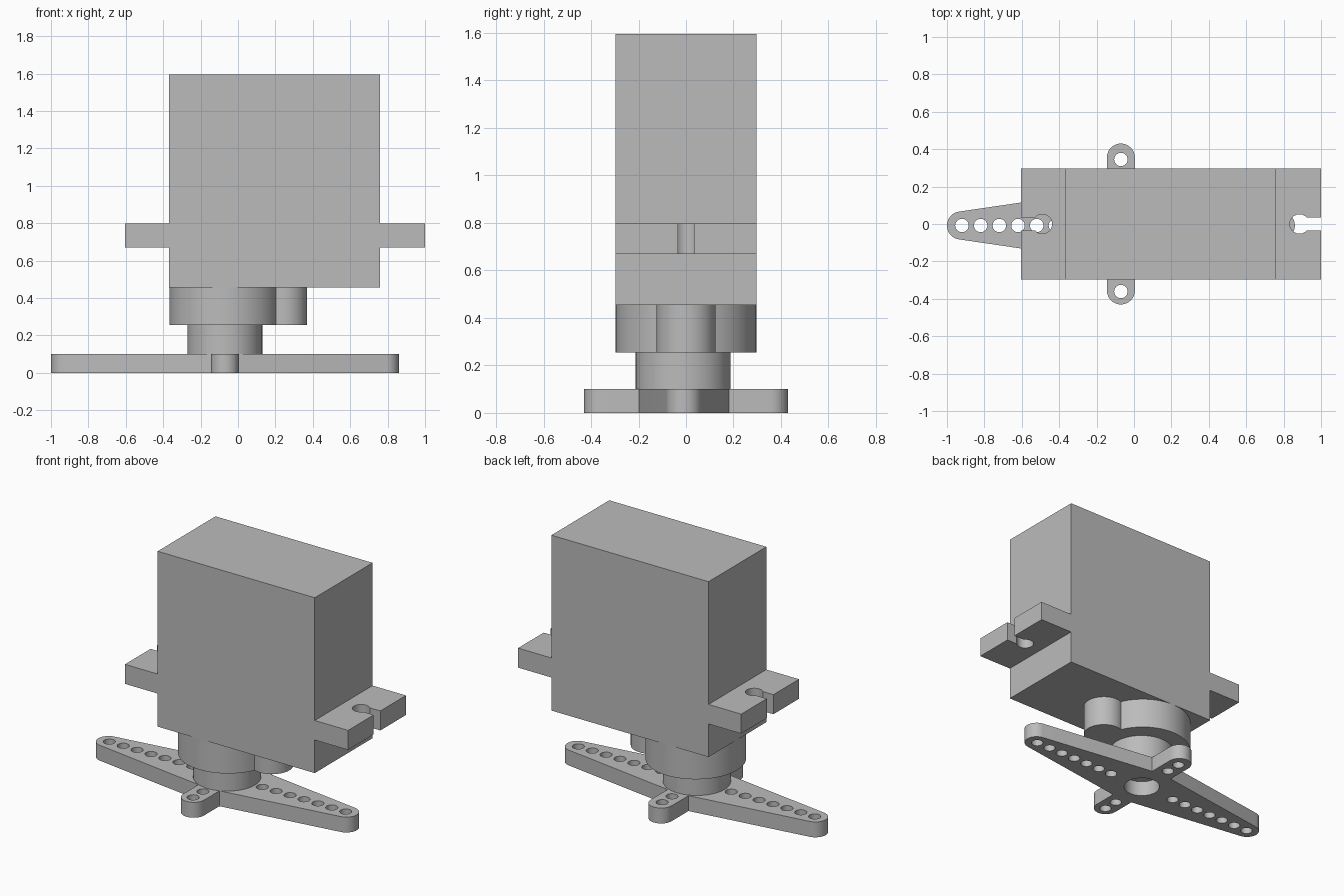
import bpy, bmesh
from math import cos, sin, pi, radians, acos, hypot

if "Cube" in bpy.data.objects:
    bpy.data.objects.remove(bpy.data.objects["Cube"], do_unlink=True)

GREY = (0.5, 0.5, 0.5, 1)
mat = bpy.data.materials.new("grey plastic")
mat.use_nodes = True
mat.diffuse_color = GREY
mat.node_tree.nodes["Principled BSDF"].inputs["Base Color"].default_value = GREY


def arc(cx, cy, r, start, end, n=16):
    """Points on a circular arc, both ends included."""
    angles = [start + (end - start) * i / n for i in range(n + 1)]
    return [(cx + r * cos(a), cy + r * sin(a)) for a in angles]


def circle(cx, cy, r, n=48):
    return arc(cx, cy, r, 0, 2 * pi, n)[:-1]


def plate(name, outline, z0, z1, holes=()):
    """Extrude a flat outline with holes between two heights."""
    curve = bpy.data.curves.new(name, 'CURVE')
    curve.dimensions = '2D'
    curve.fill_mode = 'BOTH'
    curve.extrude = (z1 - z0) / 2
    for loop in [outline, *holes]:
        spline = curve.splines.new('POLY')
        spline.points.add(len(loop) - 1)
        for p, (x, y) in zip(spline.points, loop):
            p.co = (x, y, 0, 1)
        spline.use_cyclic_u = True
    temp = bpy.data.objects.new(name + "_curve", curve)
    mesh = bpy.data.meshes.new_from_object(temp)
    bpy.data.objects.remove(temp)
    bpy.data.curves.remove(curve)

    bm = bmesh.new()
    bm.from_mesh(mesh)
    bmesh.ops.remove_doubles(bm, verts=bm.verts, dist=1e-5)
    bmesh.ops.recalc_face_normals(bm, faces=bm.faces)
    bmesh.ops.translate(bm, verts=bm.verts, vec=(0, 0, (z0 + z1) / 2))
    bm.to_mesh(mesh)
    bm.free()
    mesh.name = name
    mesh.materials.clear()
    mesh.materials.append(mat)
    mesh.shade_smooth()
    mesh.set_sharp_from_angle(angle=radians(30))
    obj = bpy.data.objects.new(name, mesh)
    bpy.context.collection.objects.link(obj)
    return obj


# Motor housing
X0, X1, HALF = -0.37, 0.76, 0.297
plate("housing", [(X0, -HALF), (X1, -HALF), (X1, HALF), (X0, HALF)], 0.455, 1.595)

# Mounting tabs with keyhole slots
SLOT, HOLE = 0.034, 0.052
for name, inner, outer in (("left_tab", X1, 1.0), ("right_tab", X0, -0.605)):
    s = 1 if outer > 0 else -1
    a = acos((HOLE ** 2 - SLOT ** 2) ** 0.5 / HOLE)
    keyhole = arc(0, 0, HOLE, a, 2 * pi - a, 32)
    centre = outer - s * 0.115
    slot = [(centre + s * x, y) for x, y in keyhole]
    outline = [(inner, -HALF), (inner, HALF), (outer, HALF), (outer, SLOT)]
    outline += slot + [(outer, -SLOT), (outer, -HALF)]
    plate(name, outline, 0.67, 0.797)

# Gear boss: a large and a small circle joined in one outline
CX, CY = -0.07, -0.008
R, r, gap = HALF, 0.125, 0.315
along = (gap ** 2 + R ** 2 - r ** 2) / (2 * gap)
big = acos(along / R)
small = pi - acos((gap - along) / r)
boss = arc(CX, 0, R, big, 2 * pi - big, 64)
boss += arc(CX + gap, 0, r, -small, small, 32)[1:-1]
plate("gear_boss", boss, 0.255, 0.455)

# Output shaft
plate("output_shaft", circle(CX, CY - 0.004, 0.2, 64), 0.1, 0.255)

# Horn: tapered long arms, short rounded cross arms
TIP, ARM, ROOT, REACH = 0.075, 0.075, 0.19, 0.93


def horn_quarter(sx, sy):
    length = 0.43 - sy * CY
    pts = arc(REACH - TIP, 0, TIP, 0, radians(81), 10)
    pts.append((ARM, ROOT))
    pts += arc(0, length - ARM, ARM, 0, pi / 2, 10)
    pts = [(CX + sx * x, CY + sy * y) for x, y in pts]
    return pts if sx * sy > 0 else pts[::-1]


outline = []
for sx, sy in ((1, 1), (-1, 1), (-1, -1), (1, -1)):
    outline += horn_quarter(sx, sy)[:-1]

# Horn holes: centre bore, seven per long arm, two per short arm
holes = [circle(CX, CY, 0.11)]
for s in (1, -1):
    holes += [circle(CX + s * (0.25 + 0.1 * i), CY, 0.036, 24) for i in range(7)]
    holes += [circle(CX, CY + s * (0.253 + 0.1 * i), 0.036, 24) for i in range(2)]
plate("horn", outline, 0, 0.1, holes)
